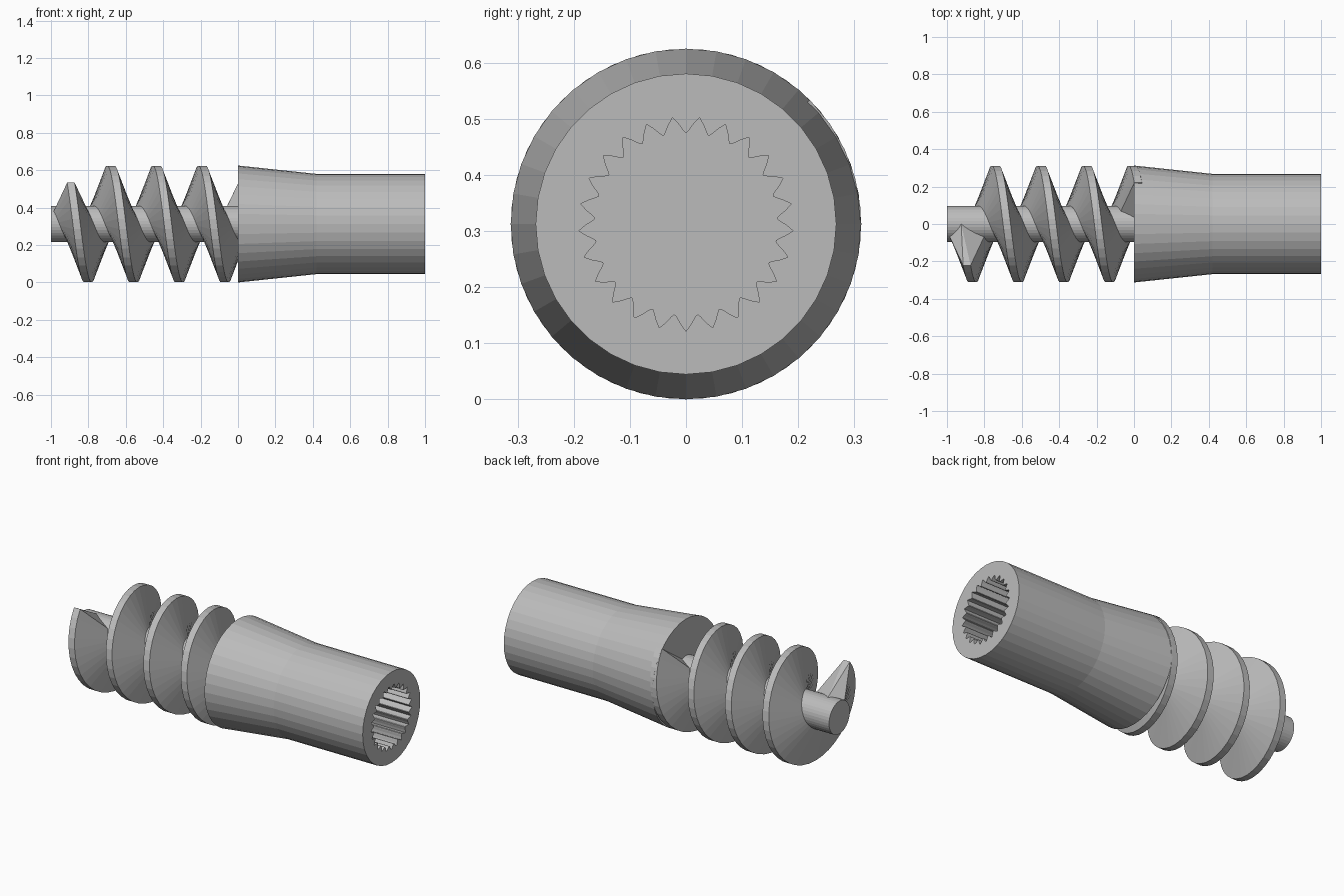
import bpy, bmesh
from math import sin, cos, pi, radians
from mathutils import Vector

if "Cube" in bpy.data.objects:
    bpy.data.objects.remove(bpy.data.objects["Cube"], do_unlink=True)

AXIS_Z = 0.3125
BODY_R, NECK_R, SHAFT_R = 0.3125, 0.268, 0.097
PITCH, FIRST_CREST = 0.244, -0.924
SIDES, TEETH = 36, 25

grey = bpy.data.materials.new("plain grey")
grey.use_nodes = True
grey.diffuse_color = (0.5, 0.5, 0.5, 1)
grey.node_tree.nodes["Principled BSDF"].inputs["Base Color"].default_value = (0.5, 0.5, 0.5, 1)


def point(x, r, a):
    """Point at radius r, turned by angle a from the top towards the front."""
    return Vector((x, -r * sin(a), AXIS_Z + r * cos(a)))


def circle(bm, x, r):
    return [bm.verts.new(point(x, r, 2 * pi * i / SIDES)) for i in range(SIDES)]


def bridge(bm, a, b):
    for i in range(len(a)):
        j = (i + 1) % len(a)
        bm.faces.new((a[i], a[j], b[j], b[i]))


def finish(bm, name):
    bmesh.ops.recalc_face_normals(bm, faces=bm.faces)
    mesh = bpy.data.meshes.new(name)
    bm.to_mesh(mesh)
    bm.free()
    mesh.materials.append(grey)
    obj = bpy.data.objects.new(name, mesh)
    bpy.context.collection.objects.link(obj)


# Shaft
bm = bmesh.new()
tip, root = circle(bm, -1, SHAFT_R), circle(bm, 0.02, SHAFT_R)
bridge(bm, tip, root)
bm.faces.new(tip)
bm.faces.new(root)
finish(bm, "shaft")

# Body with a toothed socket in its far end
bm = bmesh.new()
rings = [circle(bm, x, r) for x, r in ((0, BODY_R), (0.42, NECK_R), (1, NECK_R))]
for a, b in zip(rings, rings[1:]):
    bridge(bm, a, b)
bm.faces.new(rings[0])

# One groove: (fraction of a tooth step, radius), pointed with bowed sides
groove = ((-0.46, 0.163), (-0.36, 0.168), (-0.2, 0.179), (0, 0.191),
          (0.2, 0.179), (0.36, 0.168), (0.46, 0.163))


def socket_ring(x):
    return [bm.verts.new(point(x, r, pi + 2 * pi * (i + f) / TEETH))
            for i in range(TEETH) for f, r in groove]


mouth, floor = socket_ring(1), socket_ring(0.4)
bridge(bm, mouth, floor)
bm.faces.new(floor)
rim = [bm.edges.get((loop[i - 1], loop[i]))
       for loop in (rings[-1], mouth) for i in range(len(loop))]
bmesh.ops.triangle_fill(bm, edges=rim, use_beauty=True, normal=(1, 0, 0))
finish(bm, "socket_body")

# Helical thread, closing to a point on the shaft at each end
section = ((-0.094, 0.09), (-0.02, BODY_R), (0.02, BODY_R), (0.094, 0.09))


def crest(a):
    return FIRST_CREST + PITCH * a / (2 * pi)


bm = bmesh.new()
angles = [radians(d) for d in range(45, 1396, 10)]
loops = [[bm.verts.new(point(crest(a) + dx, r, a)) for dx, r in section] for a in angles]
for a, b in zip(loops, loops[1:]):
    bridge(bm, a, b)
for loop, a in ((loops[0], 0), (loops[-1], 8 * pi)):
    apex = bm.verts.new(point(crest(a), SHAFT_R, a))
    for i in range(len(loop)):
        bm.faces.new((loop[i - 1], loop[i], apex))
finish(bm, "screw_thread")
